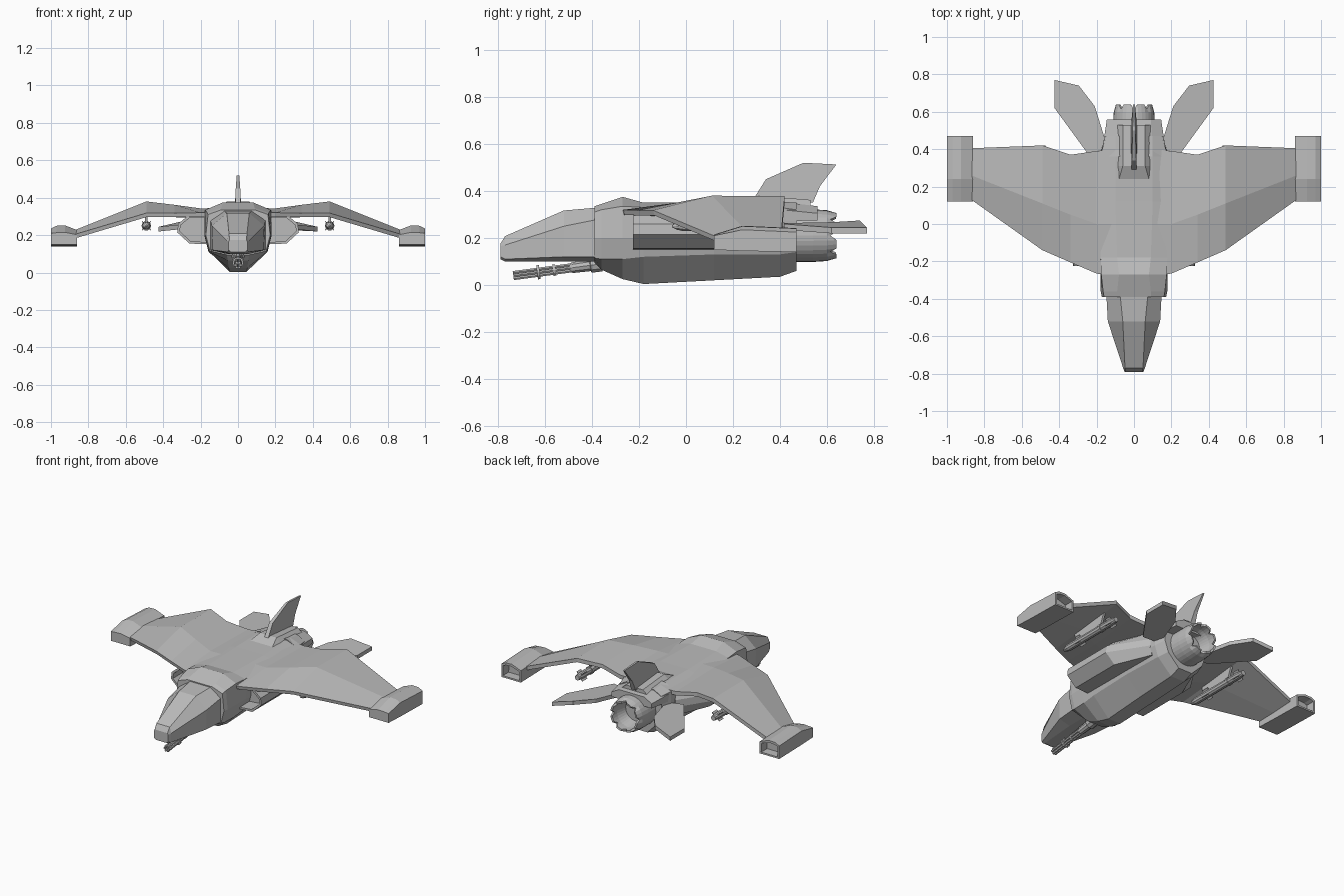
import bpy, bmesh, math
from mathutils import Vector

grey = bpy.data.materials.new("hull grey")
grey.diffuse_color = (0.5, 0.5, 0.5, 1)


def finish(name, bm, mirror=False):
    bmesh.ops.recalc_face_normals(bm, faces=bm.faces)
    me = bpy.data.meshes.new(name)
    bm.to_mesh(me)
    bm.free()
    me.materials.append(grey)
    ob = bpy.data.objects.new(name, me)
    bpy.context.collection.objects.link(ob)
    if mirror:
        ob.modifiers.new("mirror", 'MIRROR').use_mirror_merge = False
    return ob


def loft(name, rings, mirror=False, hollow=0, inset=0.015, depth=-0.05):
    """Skin closed rings; hollow = -1 / 1 recesses the cap facing -y / +y."""
    bm = bmesh.new()
    vs = [[bm.verts.new(p) for p in r] for r in rings]
    n = len(rings[0])
    for a, b in zip(vs, vs[1:]):
        for i in range(n):
            j = (i + 1) % n
            bm.faces.new((a[i], a[j], b[j], b[i]))
    caps = [bm.faces.new(vs[0]), bm.faces.new(vs[-1])]
    bmesh.ops.recalc_face_normals(bm, faces=bm.faces)
    if hollow:
        f = caps[0] if hollow < 0 else caps[1]
        bmesh.ops.inset_region(bm, faces=[f], thickness=inset)
        r = bmesh.ops.extrude_face_region(bm, geom=[f])
        v = [e for e in r['geom'] if isinstance(e, bmesh.types.BMVert)]
        bmesh.ops.delete(bm, geom=[f], context='FACES_ONLY') if f.is_valid else None
        bmesh.ops.translate(bm, verts=v, vec=(0, hollow * depth, 0))
    return finish(name, bm, mirror)


def sym(y, *half):
    """Symmetric ring from right-hand half points, top to bottom."""
    return [(x, y, z) for x, z in half] + [(-x, y, z) for x, z in reversed(half)]


def plate(name, pts, offset, mirror=False):
    o = Vector(offset) / 2
    return loft(name, [[Vector(p) - o for p in pts], [Vector(p) + o for p in pts]], mirror)


def tube(name, axis, sections, seg=10, mirror=False, off=(0, 0)):
    """Turned part: axis = (start, end), sections = (fraction, radius)."""
    a, b = Vector(axis[0]), Vector(axis[1])
    d = (b - a).normalized()
    u = Vector((1, 0, 0))
    w = d.cross(u)
    a = a + u * off[0] + w * off[1]
    L = (b - axis_start(axis)).length
    rings = []
    for t, r in sections:
        rings.append([a + d * L * t + (u * math.cos(k * math.tau / seg) + w * math.sin(k * math.tau / seg)) * r
                      for k in range(seg)])
    return loft(name, rings, mirror)


def axis_start(axis):
    return Vector(axis[0])


# Nose with faceted cockpit
loft("nose", [
    sym(-0.79, (0.045, 0.175), (0.05, 0.165), (0.05, 0.12), (0.04, 0.11)),
    sym(-0.77, (0.048, 0.208), (0.058, 0.17), (0.056, 0.11), (0.04, 0.10)),
    sym(-0.52, (0.06, 0.317), (0.14, 0.25), (0.135, 0.12), (0.06, 0.10)),
    sym(-0.37, (0.075, 0.33), (0.148, 0.28), (0.148, 0.12), (0.06, 0.10))])

# Main hull with boat-shaped belly and raised collar
loft("hull", [
    sym(-0.39, (0.09, 0.335), (0.16, 0.31), (0.172, 0.20), (0.15, 0.115), (0.06, 0.095)),
    sym(-0.36, (0.09, 0.345), (0.165, 0.32), (0.178, 0.20), (0.155, 0.11), (0.055, 0.065)),
    sym(-0.27, (0.08, 0.375), (0.175, 0.335), (0.18, 0.20), (0.158, 0.11), (0.05, 0.025)),
    sym(-0.18, (0.09, 0.35), (0.178, 0.33), (0.18, 0.20), (0.16, 0.12), (0.045, 0.004)),
    sym(0.12, (0.10, 0.35), (0.178, 0.335), (0.18, 0.20), (0.16, 0.13), (0.05, 0.02)),
    sym(0.40, (0.10, 0.355), (0.17, 0.33), (0.175, 0.20), (0.15, 0.13), (0.05, 0.035)),
    sym(0.47, (0.10, 0.35), (0.15, 0.32), (0.155, 0.21), (0.13, 0.14), (0.05, 0.06))])

# Rear deck over the engine and vertical fin
loft("rear_deck", [
    sym(0.36, (0.10, 0.36), (0.175, 0.325), (0.175, 0.27)),
    sym(0.56, (0.09, 0.335), (0.145, 0.305), (0.145, 0.275))])
loft("fin_base", [
    sym(0.24, (0.08, 0.352), (0.095, 0.33)),
    sym(0.31, (0.06, 0.38), (0.10, 0.34)),
    sym(0.53, (0.06, 0.362), (0.10, 0.33))])
loft("vertical_fin", [
    [(s * t, y, z) for y, z, t in ((0.29, 0.37, 0.014), (0.34, 0.45, 0.012), (0.50, 0.52, 0.007),
                                   (0.64, 0.513, 0.005), (0.57, 0.42, 0.012), (0.54, 0.35, 0.017))]
    for s in (-1, 1)])


# Gull wings: leading edge, crest and trailing edge per station
def wing_ring(x, le, crest, te, bottom):
    return [(x, le[0], le[1]), (x, crest[0], crest[1]), (x, te[0], te[1]),
            (x, te[0], te[1] - 0.025), (x, crest[0], bottom), (x, le[0] + 0.005, le[1] - 0.022)]


loft("wing", [
    wing_ring(0.10, (-0.28, 0.32), (0.00, 0.345), (0.40, 0.34), 0.29),
    wing_ring(0.20, (-0.265, 0.32), (0.00, 0.343), (0.39, 0.335), 0.29),
    wing_ring(0.34, (-0.205, 0.318), (0.05, 0.362), (0.37, 0.358), 0.30),
    wing_ring(0.49, (-0.14, 0.318), (0.11, 0.38), (0.42, 0.378), 0.318),
    wing_ring(0.87, (0.13, 0.205), (0.26, 0.228), (0.405, 0.218), 0.185)], True)


# Wing-tip pods, hollow at the back
def pod_ring(y, zb, zs, zt):
    return [(0.86, y, zb), (0.86, y, zs - 0.008), (0.925, y, zt), (0.97, y, zt - 0.002),
            (1.0, y, zs), (1.0, y, zb)]


loft("tip_pod", [pod_ring(0.12, 0.15, 0.21, 0.215), pod_ring(0.24, 0.145, 0.235, 0.252),
                 pod_ring(0.47, 0.14, 0.225, 0.242)], True, hollow=1, depth=-0.06)


# Side intakes under the wing roots, open at the front
def intake_ring(y, k, dz=0):
    return [(0.14 + (x - 0.14) * k, y, z + dz) for x, z in
            ((0.14, 0.15), (0.26, 0.155), (0.325, 0.215), (0.32, 0.26), (0.26, 0.31), (0.14, 0.31))]


loft("intake", [intake_ring(-0.225, 1), intake_ring(0.13, 1), intake_ring(0.36, 0.2)],
     True, hollow=-1, depth=-0.1)

# Swept tailplanes
plate("tailplane", [(0.14, 0.40, 0.24), (0.16, 0.47, 0.245), (0.21, 0.63, 0.255), (0.295, 0.74, 0.262),
                    (0.425, 0.77, 0.232), (0.425, 0.62, 0.232), (0.25, 0.38, 0.25)], (0, 0, 0.025), True)

# Engine nozzle with scalloped rim
N = 32


def circle(y, r, scallop=0.0):
    return [(r * math.cos(i * math.tau / N), y - (scallop if i % 4 == 0 else 0),
             0.21 + r * math.sin(i * math.tau / N)) for i in range(N)]


loft("engine_nozzle", [circle(0.44, 0.112), circle(0.54, 0.112), circle(0.60, 0.108),
                       circle(0.64, 0.098, 0.025), circle(0.638, 0.086, 0.025),
                       circle(0.59, 0.085), circle(0.52, 0.07)])

# Rotary gun under the nose
gun = ((0, -0.36, 0.09), (0, -0.735, 0.04))
tube("gun_mount", gun, [(0, 0.034), (0.12, 0.034), (0.13, 0.026), (0.33, 0.024), (0.36, 0.018)])
tube("gun_clamp", gun, [(0.70, 0.03), (0.73, 0.03)], 12)
tube("gun_muzzle_ring", gun, [(0.52, 0.024), (0.55, 0.024)], 12)
for i in range(6):
    a = i * math.tau / 6
    tube("gun_barrel", gun, [(0.3, 0.0075), (1, 0.0075)], 6,
         off=(0.015 * math.cos(a), 0.015 * math.sin(a)))

# Missiles, their fins and pylons under the wing bends
mis = ((0.49, -0.06, 0.25), (0.49, 0.42, 0.25))
tube("missile", mis, [(0, 0.004), (0.04, 0.015), (0.1, 0.022), (0.9, 0.022), (1, 0.016)], 10, True)
tube("missile_band", mis, [(0.70, 0.026), (0.74, 0.026)], 10, True)
for y in (0.07, 0.35):
    for d in ((1, 1), (1, -1)):
        v = Vector((d[0], 0, d[1])) * 0.024
        c = Vector((0.49, y, 0.25))
        plate("missile_fin", [c - v, c + v, c + v + Vector((0, 0.04, 0)), c - v + Vector((0, 0.05, 0))],
              (0.003 * d[1], 0, -0.003), True)
plate("pylon", [(0.49, 0.06, 0.26), (0.49, 0.04, 0.335), (0.49, 0.32, 0.355), (0.49, 0.28, 0.26)],
      (0.014, 0, 0), True)
